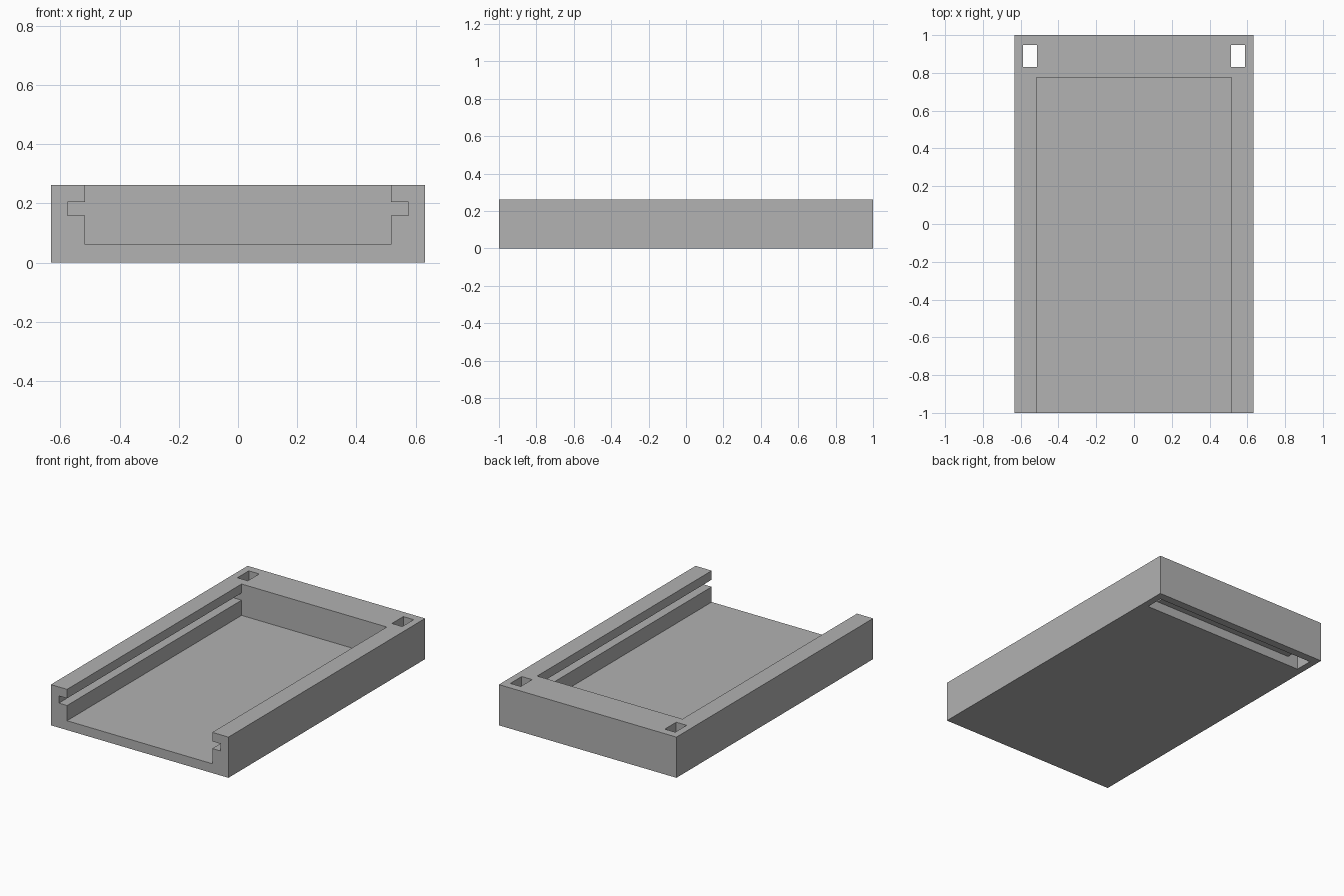
import bpy
import bmesh

cube = bpy.data.objects.get("Cube")
if cube:
    bpy.data.objects.remove(cube, do_unlink=True)

HALF_WIDTH, HALF_LENGTH, HEIGHT = 0.632, 1.0, 0.262
FLOOR = 0.06

grey = bpy.data.materials.new("plain grey")
grey.use_nodes = True
colour = (0.445, 0.445, 0.445, 1)
grey.diffuse_color = colour
grey.node_tree.nodes["Principled BSDF"].inputs["Base Color"].default_value = colour


def extrude_profile(name, right_half, y0, y1):
    """Mirror a half profile (x, z) about x = 0 and extrude it along y."""
    outline = right_half + [(-x, z) for x, z in reversed(right_half)]
    bm = bmesh.new()
    face = bm.faces.new([bm.verts.new((x, y0, z)) for x, z in outline])
    ext = bmesh.ops.extrude_face_region(bm, geom=[face])
    moved = [v for v in ext["geom"] if isinstance(v, bmesh.types.BMVert)]
    bmesh.ops.translate(bm, vec=(0, y1 - y0, 0), verts=moved)
    bmesh.ops.recalc_face_normals(bm, faces=bm.faces)
    mesh = bpy.data.meshes.new(name)
    bm.to_mesh(mesh)
    bm.free()
    mesh.materials.append(grey)
    obj = bpy.data.objects.new(name, mesh)
    bpy.context.collection.objects.link(obj)
    return obj


def cut(target, cutter):
    """Subtract the cutter from the target, then remove the cutter."""
    cutter.hide_render = True
    mod = target.modifiers.new("cut", "BOOLEAN")
    mod.operation = "DIFFERENCE"
    mod.solver = "EXACT"
    mod.object = cutter
    bpy.context.view_layer.objects.active = target
    bpy.ops.object.modifier_apply(modifier=mod.name)
    bpy.data.objects.remove(cutter, do_unlink=True)


# Solid block of the tray
tray = extrude_profile("sliding_tray", [(HALF_WIDTH, 0), (HALF_WIDTH, HEIGHT)],
                       -HALF_LENGTH, HALF_LENGTH)

# Open-fronted channel with a groove along each side wall
channel = [(0.517, FLOOR), (0.517, 0.158), (0.575, 0.158),
           (0.575, 0.204), (0.517, 0.204), (0.517, 0.4)]
cut(tray, extrude_profile("channel_cutter", channel, -1.2, 0.775))

# Strap slot under the back wall, rising through a square hole at each end
strap = [(0.587, -0.1), (0.587, 0.4), (0.513, 0.4), (0.513, FLOOR)]
cut(tray, extrude_profile("strap_cutter", strap, 0.832, 0.948))
